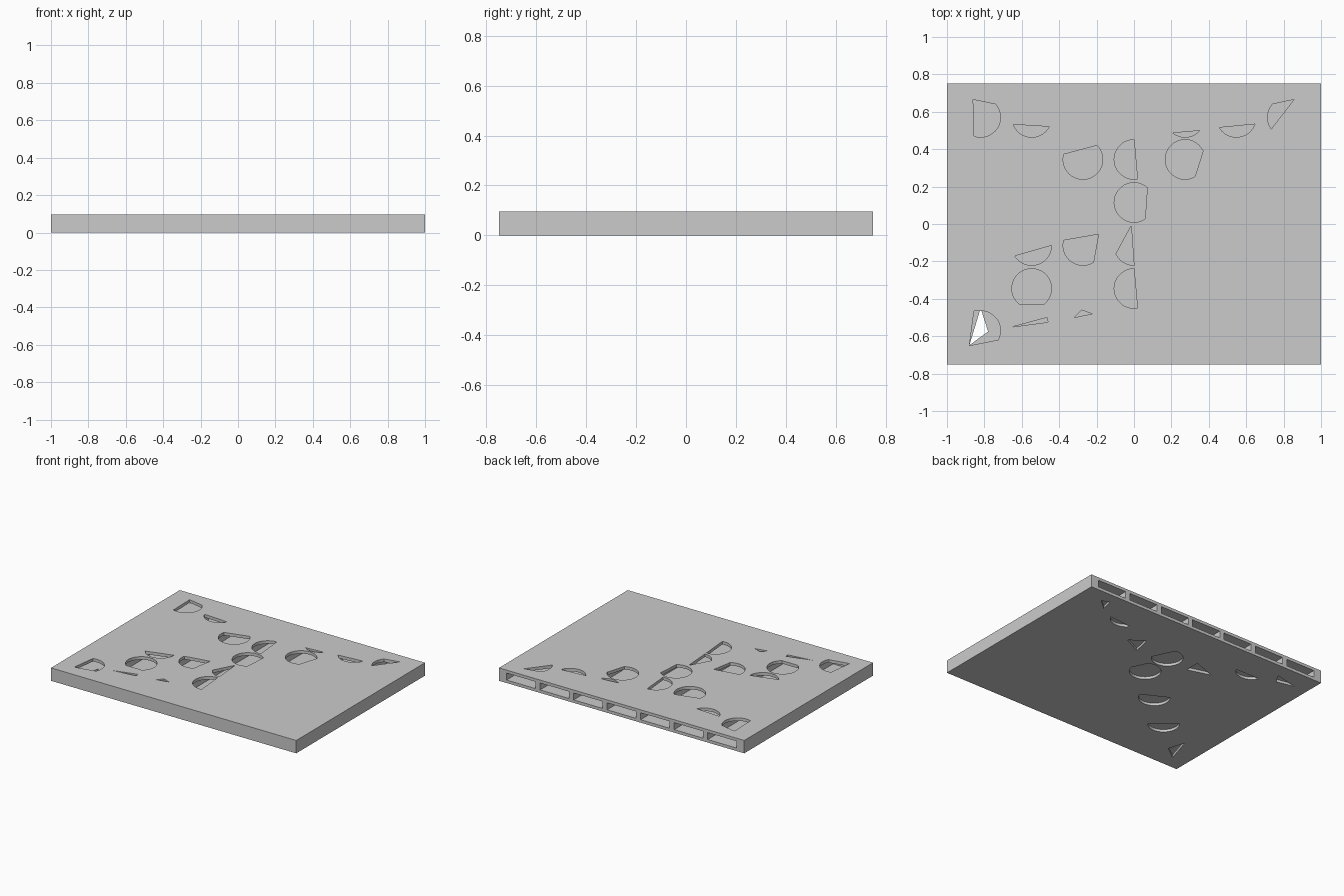
import bpy, bmesh
from math import cos, sin, radians

if "Cube" in bpy.data.objects:
    bpy.data.objects.remove(bpy.data.objects["Cube"])

R, H, PLATE = 0.106, 0.095, 0.022
COLS = [-0.82, -0.547, -0.273, 0, 0.273, 0.547, 0.82]


def arc(cx, cy, a0, a1, extra=()):
    # part of a round hole, closed by straight edges
    n = max(4, int(abs(a1 - a0) / 10))
    pts = [(cx + R * cos(radians(a0 + (a1 - a0) * i / n)),
            cy + R * sin(radians(a0 + (a1 - a0) * i / n))) for i in range(n + 1)]
    return pts + list(extra)


def prisms(name, shapes, z0, z1):
    bm = bmesh.new()
    for pts in shapes:
        face = bm.faces.new([bm.verts.new((x, y, z0)) for x, y in pts])
        res = bmesh.ops.extrude_face_region(bm, geom=[face])
        bmesh.ops.translate(bm, vec=(0, 0, z1 - z0),
                            verts=[v for v in res["geom"] if isinstance(v, bmesh.types.BMVert)])
    bmesh.ops.recalc_face_normals(bm, faces=bm.faces)
    me = bpy.data.meshes.new(name)
    bm.to_mesh(me)
    bm.free()
    ob = bpy.data.objects.new(name, me)
    bpy.context.collection.objects.link(ob)
    return ob


def rect(x0, x1, y0, y1):
    return [(x0, y0), (x1, y0), (x1, y1), (x0, y1)]


# flat body
tray = prisms("tray_body", [rect(-1, 1, -0.75, 0.75)], 0, H)

# long channels open at the back
channels = prisms("channel_cutter", [rect(x - 0.118, x + 0.118, -0.71, 0.8) for x in COLS],
                  PLATE, H - PLATE)

# partly covered round openings in the top
top_shapes = [
    arc(-.82, .57, 40, -105, [(-.855, .47), (-.86, .665), (-.74, .64)]),
    arc(-.547, .57, 201, 332),
    arc(-.273, .345, 165, 405),
    arc(0, .345, 90, 280),
    arc(.273, .345, 25, 300, ),
    arc(0, .115, 48, 304),
    arc(0, -.115, 205, 270, [(-.015, -.01)]),
    arc(-.273, -.115, 165, 302, [(-.19, -.055)]),
    arc(-.547, -.115, 212, 360),
    arc(-.547, -.345, -52, 232),
    arc(0, -.345, 90, 280),
    arc(.273, .57, 232, 318),
    arc(.547, .57, 211, 340),
    arc(.82, .57, 138, 217, [(.735, .51), (.855, .665)]),
    arc(-.82, -.57, 90, -30, [(-.73, -.62), (-.88, -.65), (-.855, -.465)]),
    [(-.65, -.55), (-.46, -.525), (-.465, -.5)],
    [(-.32, -.5), (-.225, -.48), (-.28, -.46)],
]
top_holes = prisms("top_hole_cutter", top_shapes, 0.05, H + 0.02)

# shallow partial openings underneath
bottom_shapes = [
    [(.83, .65), (.77, .67), (.75, .58)],
    arc(.547, .57, 215, 335),
    [(.36, .36), (.25, .43), (.22, .29)],
    arc(0, .345, 80, 330),
    arc(0, .115, 60, 350),
    [(-.2, .42), (-.37, .36), (-.2, .31)],
    arc(-.273, -.115, 140, 345),
    arc(-.547, .57, 205, 335),
    [(-.72, .64), (-.89, .6), (-.76, .57)],
    arc(-.547, -.345, 140, 320),
]
bottom_holes = prisms("bottom_hole_cutter", bottom_shapes, -0.02, PLATE - 0.003)

# opening that passes right through
through = prisms("through_cutter", [[(-.82, -.45), (-.88, -.648), (-.78, -.575)]], -0.03, 0.06)

for cutter in (channels, top_holes, bottom_holes, through):
    mod = tray.modifiers.new(cutter.name, 'BOOLEAN')
    mod.operation = 'DIFFERENCE'
    mod.solver = 'EXACT'
    mod.object = cutter
    bpy.context.view_layer.objects.active = tray
    bpy.ops.object.modifier_apply(modifier=mod.name)
    bpy.data.objects.remove(cutter)
